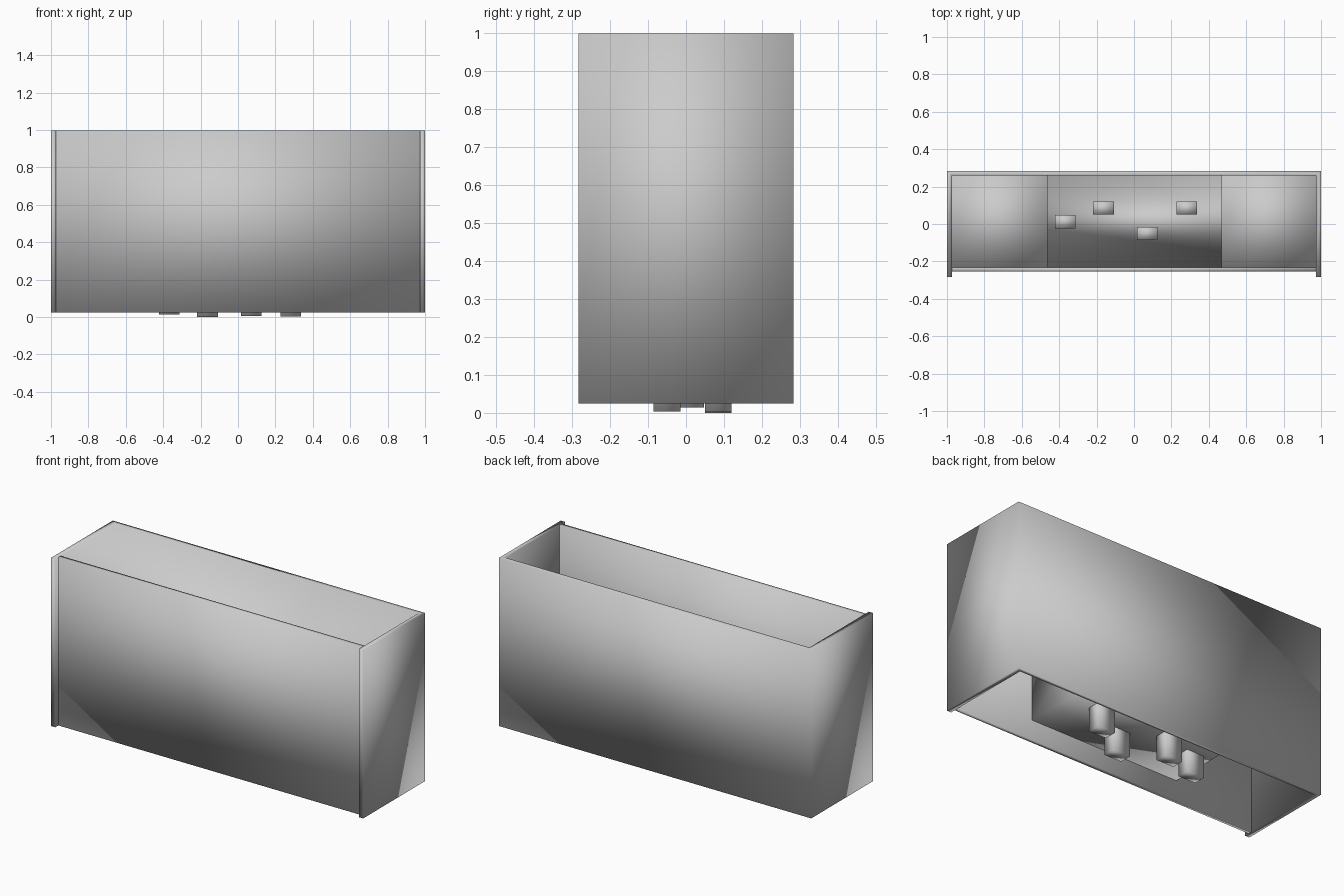
import bpy

if "Cube" in bpy.data.objects:
    bpy.data.objects.remove(bpy.data.objects["Cube"])

Z0, Z1 = 0.025, 0.998


def make(name, verts, faces):
    me = bpy.data.meshes.new(name)
    me.from_pydata(verts, [], faces)
    me.update()
    ob = bpy.data.objects.new(name, me)
    bpy.context.collection.objects.link(ob)
    for p in me.polygons:
        p.use_smooth = True
    return ob


def strip_solid(name, outer, inner, a, b, place):
    """Extrude the band between two matching polylines from a to b."""
    n = len(outer)
    loops = [(outer, a), (inner, a), (outer, b), (inner, b)]
    verts = [place(u, v, h) for pts, h in loops for u, v in pts]
    faces = []
    for i in range(n - 1):
        j = i + 1
        faces += [(i, j, 2 * n + j, 2 * n + i),
                  (n + j, n + i, 3 * n + i, 3 * n + j),
                  (j, i, n + i, n + j),
                  (2 * n + i, 2 * n + j, 3 * n + j, 3 * n + i)]
    faces += [(0, 2 * n, 3 * n, n), (n - 1, 2 * n - 1, 4 * n - 1, 3 * n - 1)]
    ob = make(name, verts, faces)
    import bmesh
    bm = bmesh.new()
    bm.from_mesh(ob.data)
    bmesh.ops.recalc_face_normals(bm, faces=bm.faces)
    bm.to_mesh(ob.data)
    bm.free()
    return ob


def box(name, lo, hi):
    (x0, y0, z0), (x1, y1, z1) = lo, hi
    return strip_solid(name, [(x0, y0), (x1, y0)], [(x0, y1), (x1, y1)],
                       z0, z1, lambda u, v, h: (u, v, h))


# U-shaped shell: two sides and the back
strip_solid("side_and_back_shell",
            [(-1, -0.283), (-1, 0.283), (1, 0.283), (1, -0.283)],
            [(-0.972, -0.283), (-0.972, 0.26), (0.972, 0.26), (0.972, -0.283)],
            Z0, Z1, lambda u, v, h: (u, v, h))

# Front panel set back between the sides
box("front_panel", (-0.972, -0.255, Z0), (0.972, -0.232, Z1))

# Inner floor: high ledges at both ends, sunken tray in the middle
top, low, t = 0.51, 0.14, 0.012
strip_solid("stepped_inner_floor",
            [(-0.972, top), (-0.475, top), (-0.475, low), (0.48, low), (0.48, top), (0.972, top)],
            [(-0.972, top + t), (-0.475 + t, top + t), (-0.475 + t, low + t),
             (0.48 - t, low + t), (0.48 - t, top + t), (0.972, top + t)],
            -0.232, 0.26, lambda u, v, h: (u, h, v))

# Four pegs passing through the tray
for i, (x, y, z) in enumerate([(-0.368, 0.012, 0.014), (-0.163, 0.085, 0.0),
                               (0.07, -0.05, 0.004), (0.283, 0.085, 0.003)]):
    box(f"peg_{i + 1}", (x - 0.055, y - 0.035, z), (x + 0.055, y + 0.035, z + 0.24))
